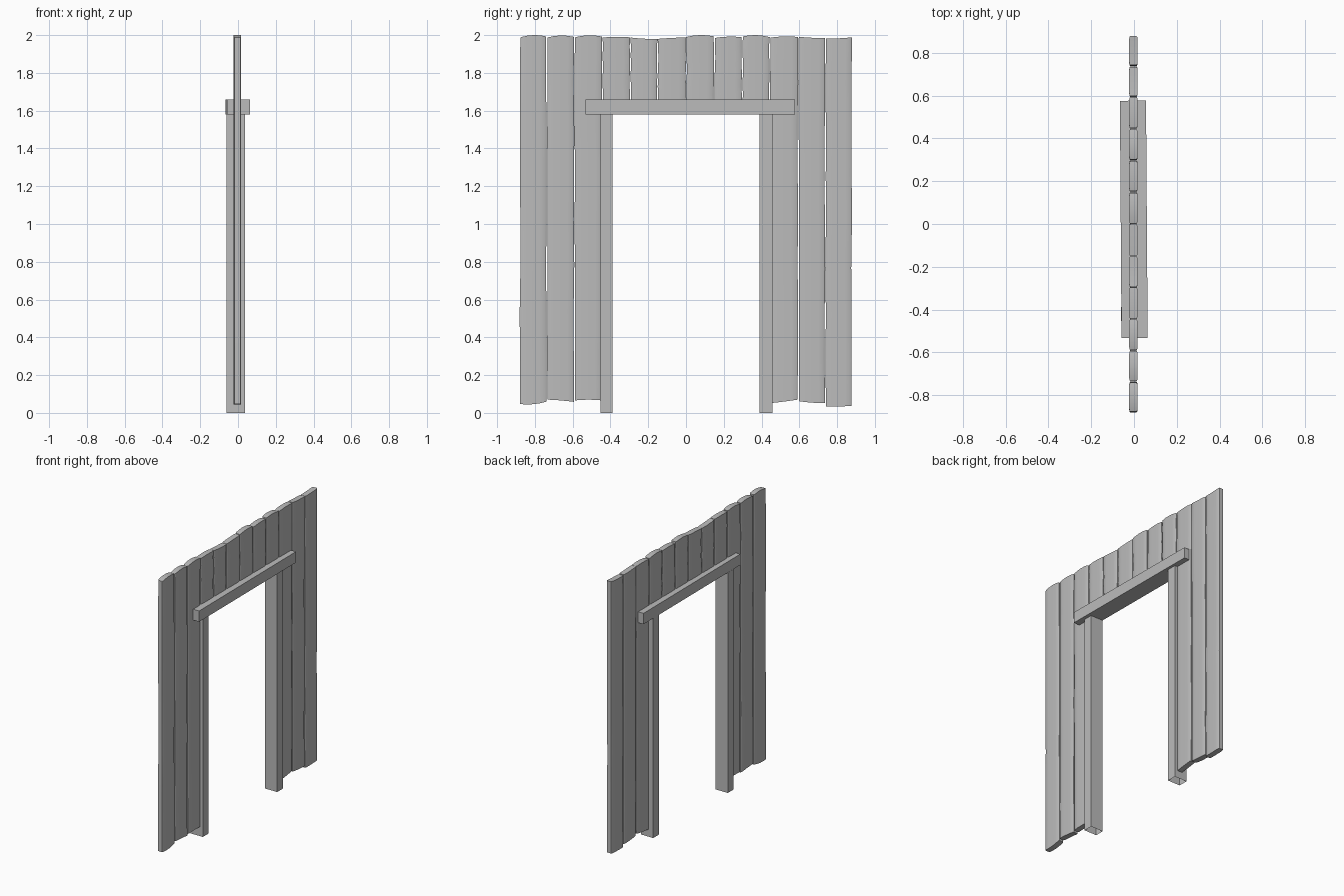
import bpy, bmesh, math, random
from mathutils import Matrix

random.seed(4)
if "Cube" in bpy.data.objects:
    bpy.data.objects.remove(bpy.data.objects["Cube"], do_unlink=True)

mat = bpy.data.materials.new("weathered_grey")
mat.use_nodes = True
GREY = (0.5, 0.5, 0.5, 1)
mat.diffuse_color = GREY
mat.node_tree.nodes["Principled BSDF"].inputs["Base Color"].default_value = GREY


def finish(bm, name):
    bmesh.ops.recalc_face_normals(bm, faces=bm.faces)
    mesh = bpy.data.meshes.new(name)
    bm.to_mesh(mesh)
    bm.free()
    mesh.materials.append(mat)
    obj = bpy.data.objects.new(name, mesh)
    bpy.context.collection.objects.link(obj)
    return obj


def beam(name, x, y, z, turn=0, open_bottom=False):
    """Square timber spanning the given ranges, turned about its own centre."""
    bm = bmesh.new()
    bmesh.ops.create_cube(bm, size=1)
    if open_bottom:
        bm.normal_update()
        low = [f for f in bm.faces if f.normal.z < -0.9]
        bmesh.ops.delete(bm, geom=low, context='FACES_ONLY')
    size = [b - a for a, b in (x, y, z)]
    mid = [(a + b) / 2 for a, b in (x, y, z)]
    bm.transform(Matrix.Translation(mid) @ Matrix.Rotation(turn, 4, 'Z')
                 @ Matrix.Diagonal((*size, 1)))
    return finish(bm, name)


def plank(name, y0, y1, bottom, top):
    """Board with rounded long edges, wavering sides and uneven ends.
    bottom and top give heights at the first side, middle and second side."""
    def height(h, t):
        return h[0] * (1 - t) * (1 - 2 * t) + 4 * h[1] * t * (1 - t) + h[2] * t * (2 * t - 1)

    half, edge, rows = 0.02, 0.007, 8
    # Cross-section loop as (x, position across the board)
    face = [(half - 0.005, 0), (half - 0.001, 0.05), (half, 0.25), (half, 0.5),
            (half, 0.75), (half - 0.001, 0.95), (half - 0.005, 1)]
    loop = face + [(-x, t) for x, t in reversed(face)]
    bm = bmesh.new()
    rings = []
    for r in range(rows + 1):
        k = r / rows
        a = y0 + random.uniform(0, 0.005)
        b = y1 - random.uniform(0, 0.005)
        ring = []
        for x, t in loop:
            z0, z1 = height(bottom, t), height(top, t)
            ring.append(bm.verts.new((x - 0.003, a + (b - a) * t, z0 + (z1 - z0) * k)))
        rings.append(ring)
    n = len(loop)
    for low, high in zip(rings, rings[1:]):
        for i in range(n):
            j = (i + 1) % n
            bm.faces.new((low[i], low[j], high[j], high[i]))
    # End caps as strips of quads
    for ring in (rings[0], rings[-1]):
        for i in range(n // 2 - 1):
            bm.faces.new((ring[i], ring[i + 1], ring[n - 2 - i], ring[n - 1 - i]))
    return finish(bm, name)


# Wall boards
seams = [-0.881, -0.737, -0.591, -0.443, -0.295, -0.15, 0,
         0.15, 0.297, 0.444, 0.594, 0.737, 0.879]
tops = [(1.988, 2, 1.993), (1.987, 1.998, 1.99), (1.988, 1.999, 1.992),
        (1.987, 1.991, 1.988), (1.987, 1.981, 1.979), (1.98, 1.985, 1.988),
        (1.99, 2, 1.994), (1.985, 1.992, 1.989), (1.993, 2, 1.989),
        (1.987, 1.993, 1.99), (1.991, 1.986, 1.984), (1.981, 1.983, 1.988)]
feet = {0: (0.047, 0.046, 0.06), 1: (0.07, 0.066, 0.058), 2: (0.066, 0.07, 0.066),
        9: (0.052, 0.06, 0.07), 10: (0.062, 0.054, 0.052), 11: (0.034, 0.034, 0.037)}
planks = [plank(f"wall_plank_{i + 1}", seams[i], seams[i + 1],
                feet.get(i, (1.582, 1.582, 1.582)), tops[i]) for i in range(12)]

# Door frame
beam("door_post_front", (-0.06, 0.038), (-0.453, -0.388), (0, 1.58), open_bottom=True)
beam("door_post_back", (-0.06, 0.038), (0.39, 0.458), (0, 1.58), open_bottom=True)
beam("door_lintel", (-0.062, 0.06), (-0.532, 0.576), (1.58, 1.658), turn=math.radians(0.4))

# Smooth the rounded boards, keep their ends sharp
bpy.ops.object.select_all(action='DESELECT')
for p in planks:
    p.select_set(True)
bpy.context.view_layer.objects.active = planks[0]
bpy.ops.object.shade_smooth_by_angle(angle=math.radians(40))
